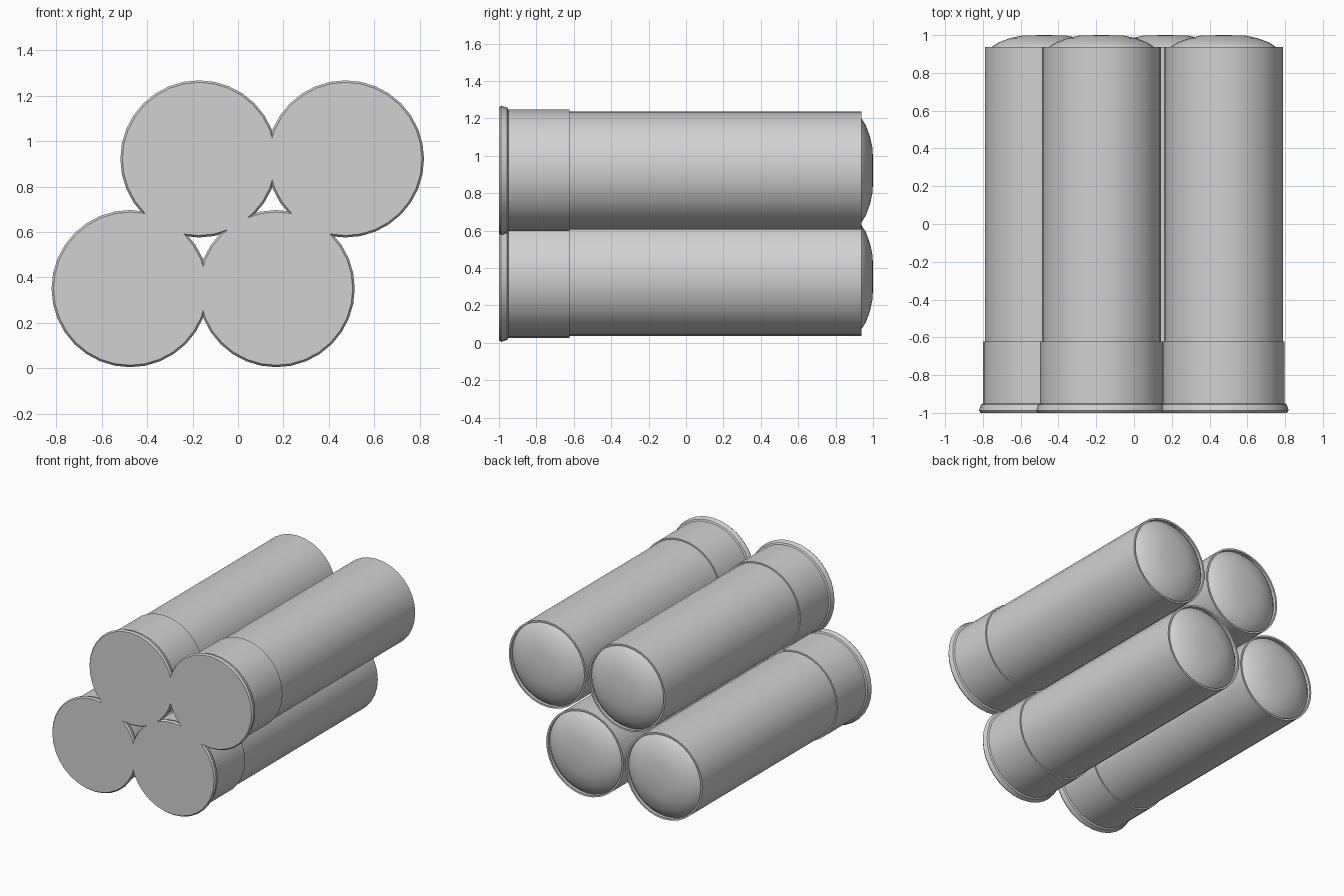
import bpy
import bmesh
from math import cos, sin, tau, radians

SIDES = 32

if "Cube" in bpy.data.objects:
    bpy.data.objects.remove(bpy.data.objects["Cube"], do_unlink=True)

grey = bpy.data.materials.new("plain grey")
grey.use_nodes = True
colour = (0.64, 0.64, 0.64, 1)
grey.diffuse_color = colour
grey.node_tree.nodes["Principled BSDF"].inputs["Base Color"].default_value = colour


def lathe(name, profile, centre):
    """Turn (radius, y) points about an axis along y; radius 0 closes an end."""
    bm = bmesh.new()
    rings = []
    for r, y in profile:
        count = SIDES if r > 0 else 1
        rings.append([bm.verts.new((r * cos(tau * i / SIDES), y, r * sin(tau * i / SIDES)))
                      for i in range(count)])
    for a, b in zip(rings, rings[1:]):
        for i in range(SIDES):
            j = (i + 1) % SIDES
            corners = [a[i % len(a)], a[j % len(a)], b[j % len(b)], b[i % len(b)]]
            bm.faces.new(list(dict.fromkeys(corners)))
    bmesh.ops.recalc_face_normals(bm, faces=bm.faces)
    # Open-ended parts: make the outermost face point outward
    bm.faces.ensure_lookup_table()
    outer = max(bm.faces, key=lambda f: f.calc_center_median().xz.length)
    mid = outer.calc_center_median()
    if outer.normal.x * mid.x + outer.normal.z * mid.z < 0:
        bmesh.ops.reverse_faces(bm, faces=bm.faces)
    mesh = bpy.data.meshes.new(name)
    bm.to_mesh(mesh)
    bm.free()
    mesh.materials.append(grey)
    obj = bpy.data.objects.new(name, mesh)
    obj.location = (centre[0], 0, centre[1])
    bpy.context.collection.objects.link(obj)
    bpy.ops.object.select_all(action='DESELECT')
    obj.select_set(True)
    bpy.context.view_layer.objects.active = obj
    bpy.ops.object.shade_smooth_by_angle(angle=radians(30))


# Flared rim and cup at the front
base = [(0, -1), (0.337, -1), (0.346, -0.988), (0.336, -0.956),
        (0.325, -0.95), (0.325, -0.622), (0.31, -0.622)]
# Long tube with a thin lip at the back
tube = [(0.315, -0.64), (0.315, 0.937), (0.302, 0.937), (0.302, 0.905)]
# Shallow dome set inside the lip
dome = [(0.302, 0.914), (0.275, 0.94), (0.24, 0.962), (0.18, 0.984),
        (0.115, 0.998), (0, 1)]

positions = {
    "lower_right": (-0.475, 0.351), "lower_left": (0.168, 0.351),
    "upper_right": (-0.172, 0.922), "upper_left": (0.473, 0.922),
}
for place, centre in positions.items():
    lathe(place + "_base", base, centre)
    lathe(place + "_tube", tube, centre)
    lathe(place + "_dome", dome, centre)
